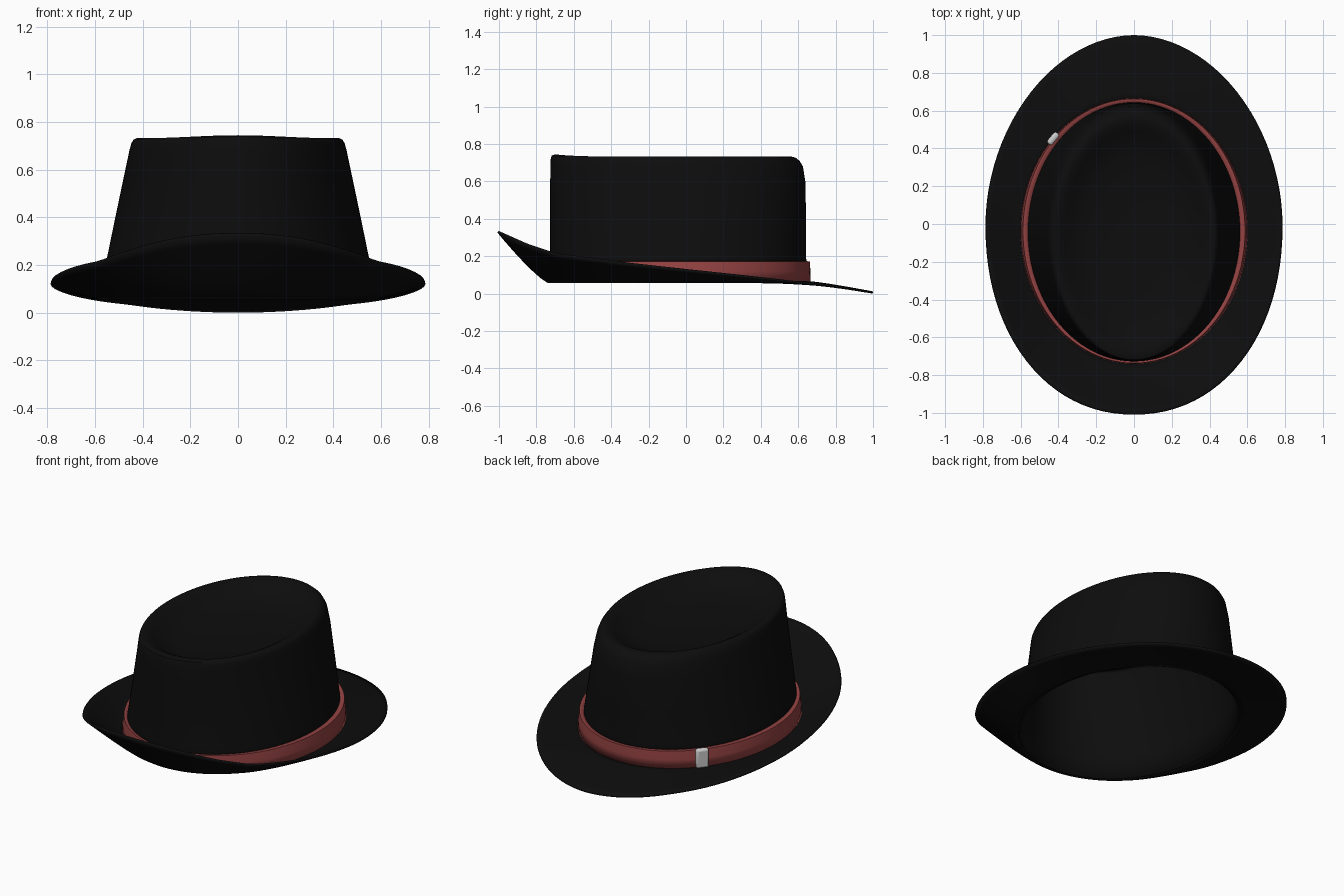
import bpy
import bmesh
from math import sin, cos, pi, radians, atan2

if "Cube" in bpy.data.objects:
    bpy.data.objects.remove(bpy.data.objects["Cube"])

N = 96  # segments around the hat


def material(name, rgb):
    m = bpy.data.materials.new(name)
    m.diffuse_color = (*rgb, 1)
    m.use_nodes = True
    m.node_tree.nodes["Principled BSDF"].inputs["Base Color"].default_value = m.diffuse_color
    return m


felt = material("black_felt", (0.004, 0.004, 0.004))
ribbon = material("red_ribbon", (0.3, 0.055, 0.055))


def loft(name, rings, mat, thickness, cap=False):
    """Skin a list of point rings from outside/bottom to inside/top."""
    bm = bmesh.new()
    rows = [[bm.verts.new(p) for p in ring] for ring in rings]
    for a, b in zip(rows, rows[1:]):
        for i in range(N):
            j = (i + 1) % N
            bm.faces.new((a[i], a[j], b[j], b[i]))
    if cap:
        last = rows[-1]
        n = len(last)
        centre = bm.verts.new([sum(v.co[k] for v in last) / n for k in range(3)])
        for i in range(n):
            bm.faces.new((last[i], last[(i + 1) % n], centre))
    me = bpy.data.meshes.new(name)
    bm.to_mesh(me)
    bm.free()
    ob = bpy.data.objects.new(name, me)
    bpy.context.collection.objects.link(ob)
    me.materials.append(mat)
    s = ob.modifiers.new("thickness", 'SOLIDIFY')
    s.thickness = thickness
    s.offset = -1
    smooth(ob)
    return ob


def smooth(ob):
    bpy.ops.object.select_all(action='DESELECT')
    ob.select_set(True)
    bpy.context.view_layer.objects.active = ob
    bpy.ops.object.shade_smooth_by_angle(angle=radians(50))


def ellipse(rx, ry, cy, z, front_lift=0.0):
    pts = []
    for i in range(N):
        a = 2 * pi * i / N
        lift = front_lift * max(0, -sin(a)) ** 6
        pts.append((rx * cos(a), cy + ry * sin(a), z + lift))
    return pts


# Crown: tapering wall, rounded shoulder and oval dent in the top
CY = -0.042
crown_profile = [  # rx, ry, centre y, z
    (0.585, 0.692, CY, 0.062), (0.556, 0.684, CY, 0.20), (0.515, 0.684, CY, 0.40),
    (0.473, 0.682, CY - 0.002, 0.60), (0.456, 0.675, CY - 0.008, 0.68),
    (0.448, 0.665, CY - 0.016, 0.71), (0.438, 0.652, CY - 0.024, 0.727),
    (0.425, 0.632, CY - 0.026, 0.733), (0.405, 0.605, CY - 0.026, 0.730),
    (0.370, 0.565, CY - 0.026, 0.710), (0.325, 0.510, CY - 0.026, 0.680),
    (0.270, 0.430, CY - 0.026, 0.658), (0.180, 0.290, CY - 0.026, 0.645),
    (0.080, 0.130, CY - 0.026, 0.640)]
loft("crown", [ellipse(*p, front_lift=0.012 if 0.7 < p[3] else 0) for p in crown_profile],
     felt, 0.012, cap=True)

# Brim: oval sheet turned up at the front and dipping at the back
edge_height = [(-1, 0.335), (-0.85, 0.268), (-0.7, 0.218), (-0.3, 0.165), (0, 0.132),
               (0.3, 0.10), (0.6, 0.066), (0.8, 0.045), (1, 0.012)]


def rim_z(y):
    for (y0, z0), (y1, z1) in zip(edge_height, edge_height[1:]):
        if y <= y1:
            return z0 + (z1 - z0) * (y - y0) / (y1 - y0)
    return edge_height[-1][1]


def brim_ring(t):
    inner = ellipse(0.585, 0.692, CY, 0.068)
    ring = []
    for i, (x, y, z) in enumerate(inner):
        c, s = cos(2 * pi * i / N), sin(2 * pi * i / N)
        e = 2 / (1.93 if s > 0 else 2.12)
        ox = 0.782 * abs(c) ** e * (1 if c > 0 else -1)
        oy = abs(s) ** e * (1 if s > 0 else -1)
        ring.append((x + (ox - x) * t, y + (oy - y) * t,
                     z + (rim_z(oy) - z) * t ** 1.2))
    return ring


loft("brim", [brim_ring(1 - k / 8) for k in range(9)], felt, 0.012)

# Hat band
loft("hat_band", [ellipse(0.602, 0.703, -0.037, 0.066), ellipse(0.598, 0.702, -0.037, 0.12),
                  ellipse(0.588, 0.700, -0.037, 0.172), ellipse(0.560, 0.686, CY, 0.174)],
     ribbon, 0.006)

# Small rounded clasp on the band
angle = atan2(0.487 / 0.7 ** 2, -0.43 / 0.6 ** 2)
bpy.ops.mesh.primitive_cube_add(size=1, location=(-0.428, 0.452, 0.122),
                                rotation=(0, 0, angle - pi / 2))
clasp = bpy.context.object
clasp.name = "band_clasp"
clasp.scale = (0.075, 0.035, 0.12)
bpy.ops.object.transform_apply(location=False, rotation=False, scale=True)
b = clasp.modifiers.new("rounding", 'BEVEL')
b.width = 0.014
b.segments = 3
smooth(clasp)
